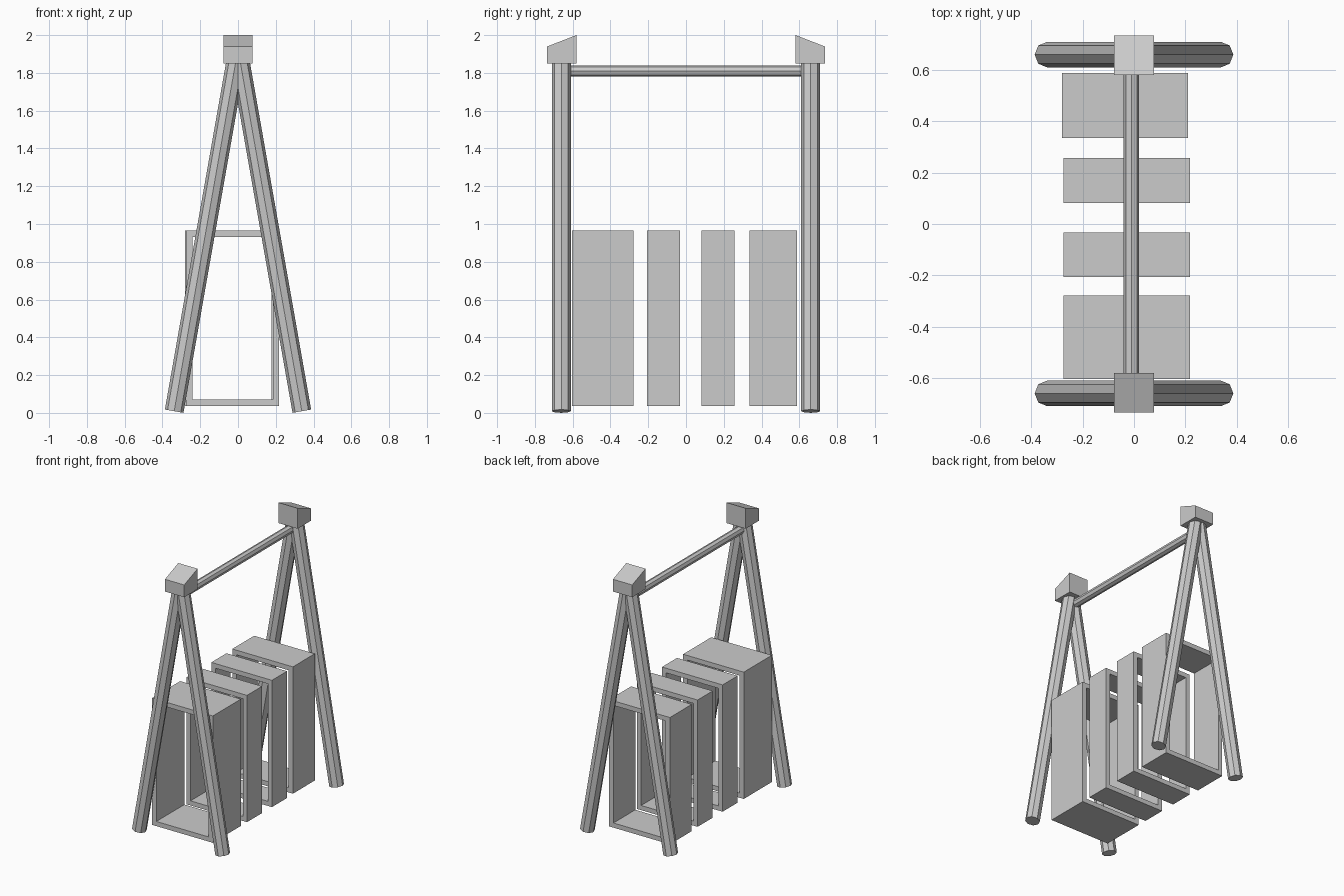
import bpy, bmesh
from math import radians, tan
from mathutils import Vector

if "Cube" in bpy.data.objects:
    bpy.data.objects.remove(bpy.data.objects["Cube"])


def rod(name, start, end, radius):
    """Eight-sided rod between two points, with flat facets."""
    a, b = Vector(start), Vector(end)
    bpy.ops.mesh.primitive_cylinder_add(vertices=8, radius=radius, depth=(b - a).length,
                                        location=(a + b) / 2)
    obj = bpy.context.object
    obj.name = name
    # Minimal rotation keeps a facet corner facing each axis
    obj.rotation_euler = Vector((0, 0, 1)).rotation_difference(b - a).to_euler()
    return obj


def extrude_loops(name, loops, axis, depth, closed_ring=False):
    """Extrude a profile along an axis; a ring joins an outer and an inner loop."""
    bm = bmesh.new()
    rings = [[bm.verts.new(p) for p in loop] for loop in loops]
    if closed_ring:
        outer, inner = rings
        n = len(outer)
        for i in range(n):
            j = (i + 1) % n
            bm.faces.new((outer[i], outer[j], inner[j], inner[i]))
    else:
        bm.faces.new(rings[0])
    ext = bmesh.ops.extrude_face_region(bm, geom=bm.faces[:], use_keep_orig=True)
    moved = [g for g in ext["geom"] if isinstance(g, bmesh.types.BMVert)]
    bmesh.ops.translate(bm, verts=moved, vec=Vector(axis) * depth)
    bmesh.ops.recalc_face_normals(bm, faces=bm.faces[:])
    mesh = bpy.data.meshes.new(name)
    bm.to_mesh(mesh)
    bm.free()
    obj = bpy.data.objects.new(name, mesh)
    bpy.context.collection.objects.link(obj)
    return obj


def rect(x0, x1, z0, z1, y):
    return [(x0, y, z0), (x1, y, z0), (x1, y, z1), (x0, y, z1)]


# A-frame legs and sloped caps at both ends
LEAN = tan(radians(10))
for end, s in (("front", -1), ("back", 1)):
    for side, d in (("left", -1), ("right", 1)):
        rod(f"{end}_{side}_leg", (d * 0.338, s * 0.66, 0.009),
            (d * (0.338 - 1.87 * LEAN), s * 0.66, 1.879), 0.05)
    cap = [(-0.078, s * 0.58, 1.85), (-0.078, s * 0.735, 1.85),
           (-0.078, s * 0.735, 1.94), (-0.078, s * 0.58, 2.0)]
    extrude_loops(f"{end}_cap", [cap], (1, 0, 0), 0.156)

# Crossbar between the two A-frames
rod("crossbar", (-0.01, -0.65, 1.81), (-0.01, 0.65, 1.81), 0.03)

# Row of open frames: start y, depth, x shift
FRAMES = [(-0.603, 0.325, 0), (-0.207, 0.174, 0), (0.082, 0.175, 0), (0.335, 0.253, -0.007)]
WALL = 0.034
for i, (y, depth, dx) in enumerate(FRAMES, 1):
    x0, x1, z0, z1 = -0.274 + dx, 0.218 + dx, 0.036, 0.966
    outer = rect(x0, x1, z0, z1, y)
    inner = rect(x0 + WALL, x1 - WALL, z0 + WALL, z1 - WALL, y)
    extrude_loops(f"open_frame_{i}", [outer, inner], (0, 1, 0), depth, closed_ring=True)
